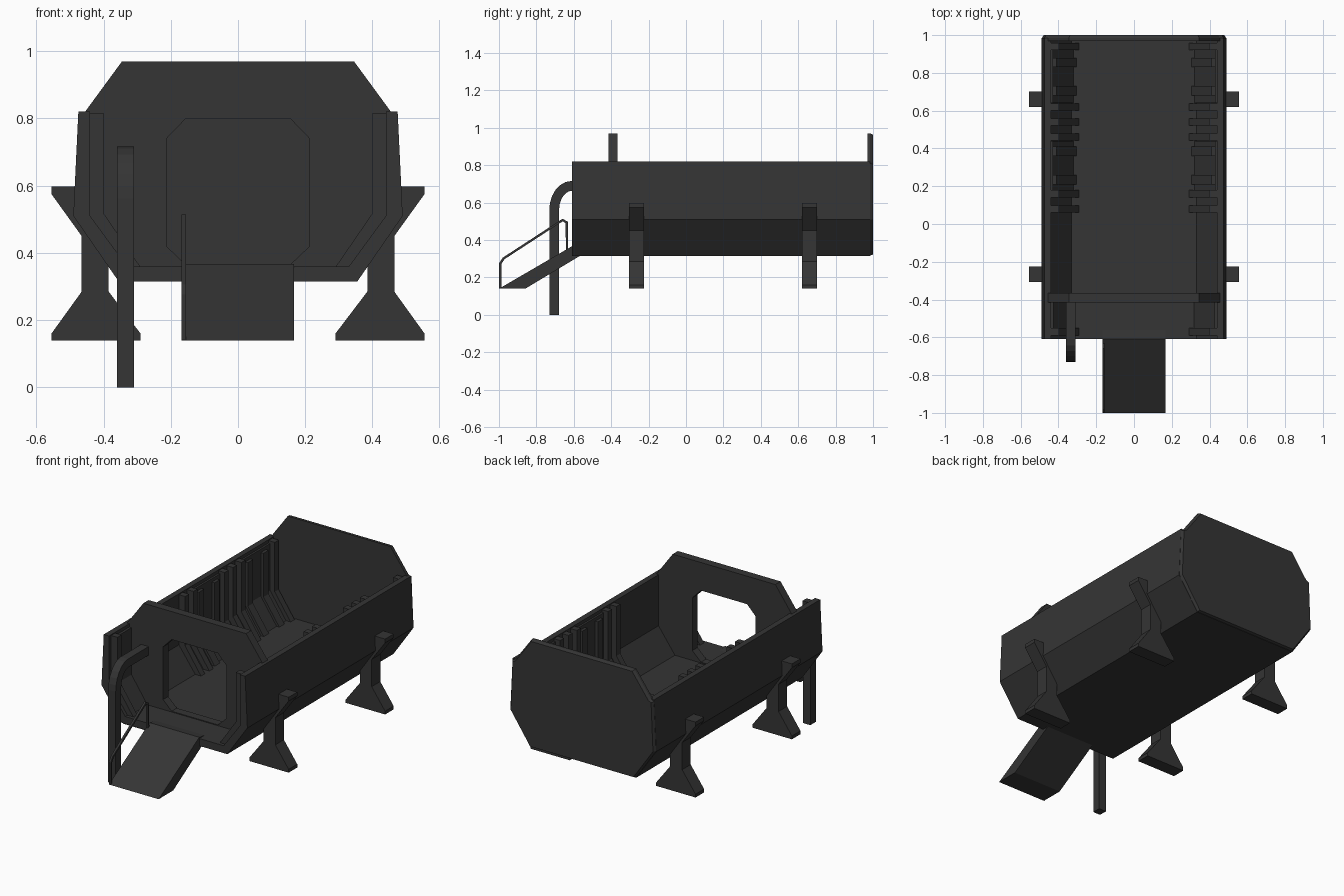
import bpy, bmesh, math
from mathutils import Vector

if "Cube" in bpy.data.objects:
    bpy.data.objects.remove(bpy.data.objects["Cube"])

mat = bpy.data.materials.new("charcoal")
mat.diffuse_color = (0.035, 0.035, 0.035, 1)
mat.use_nodes = True
mat.node_tree.nodes["Principled BSDF"].inputs["Base Color"].default_value = mat.diffuse_color


def finish(name, bm):
    bmesh.ops.recalc_face_normals(bm, faces=bm.faces)
    me = bpy.data.meshes.new(name)
    bm.to_mesh(me)
    bm.free()
    me.materials.append(mat)
    ob = bpy.data.objects.new(name, me)
    bpy.context.collection.objects.link(ob)
    return ob


def prism(name, pts, a, b, axis="y", end_scale=1.0):
    """Extrude a 2D profile (x,z along y, or y,z along x) from a to b."""
    bm = bmesh.new()
    def ring(d, s=1.0):
        if axis == "y":
            return [bm.verts.new((p * s, d, 0.6 + (q - 0.6) * s)) for p, q in pts]
        return [bm.verts.new((d, p, q)) for p, q in pts]
    r0, r1 = ring(a), ring(b, end_scale)
    bm.faces.new(r0)
    bm.faces.new(r1)
    n = len(pts)
    for i in range(n):
        j = (i + 1) % n
        bm.faces.new((r0[i], r0[j], r1[j], r1[i]))
    return finish(name, bm)


def ribbon(path, w):
    """Closed outline of constant width around a 2D path."""
    P = [Vector(p) for p in path]
    left, right = [], []
    for i, p in enumerate(P):
        d0 = (p - P[max(i - 1, 0)]).normalized() if i else (P[1] - p).normalized()
        d1 = (P[i + 1] - p).normalized() if i < len(P) - 1 else d0
        t = (d0 + d1).normalized()
        off = Vector((-t.y, t.x)) * (w / 2 / max(t.dot(d1), 0.4))
        left.append(p + off)
        right.append(p - off)
    return [tuple(v) for v in left + right[::-1]]


def mirrored(half):
    return half + [(-x, z) for x, z in reversed(half)]


# hull: open trough with thick walls
outer = [(0.475, 0.82), (0.49, 0.51), (0.355, 0.315)]
inner = [(-0.44, 0.82), (-0.44, 0.51), (-0.33, 0.36)]
prism("hull", mirrored(outer) + inner + [(-x, z) for x, z in reversed(inner)], -0.61, 0.985)

# rear wall, with a slightly bevelled outer face
octagon = [(0.345, 0.97), (0.455, 0.82), (0.475, 0.81), (0.488, 0.51), (0.354, 0.317)]
prism("rear_wall", mirrored(octagon), 0.97, 0.985)
prism("rear_wall_bevel", mirrored(octagon), 0.985, 1.0, end_scale=0.98)

# front bulkhead with an eight-sided doorway
bm = bmesh.new()
edge = mirrored([(0.345, 0.97), (0.455, 0.82), (0.455, 0.51), (0.33, 0.345)])
door = mirrored([(0.155, 0.80), (0.213, 0.74), (0.213, 0.42), (0.155, 0.365)])
rings = [[bm.verts.new((x, y, z)) for x, z in pts]
         for pts, y in ((edge, -0.415), (edge, -0.365), (door, -0.365), (door, -0.415))]
for k in range(4):
    A, B = rings[k], rings[(k + 1) % 4]
    for i in range(8):
        j = (i + 1) % 8
        bm.faces.new((A[i], A[j], B[j], B[i]))
finish("front_bulkhead", bm)


# bands that follow the inside of the wall: ribs and panels
def band(name, s, depth, y0, y1, top=0.815):
    pts = [(0.45, top), (0.44 - depth, top), (0.44 - depth, 0.515),
           (0.33 - depth, 0.355), (0.34, 0.355), (0.45, 0.505)]
    prism(name, [(s * x, z) for x, z in pts], y0, y1)


leg = [(0.29, 0.14), (0.555, 0.14), (0.555, 0.16), (0.465, 0.285), (0.465, 0.45),
       (0.555, 0.575), (0.555, 0.598), (0.485, 0.598), (0.485, 0.51), (0.385, 0.365),
       (0.385, 0.285), (0.29, 0.16)]
for s, side in ((-1, "left"), (1, "right")):
    for y in (0.94, 0.62, 0.54, 0.46, 0.16, 0.08, -0.57):
        band(f"{side}_rib", s, 0.042, y - 0.019, y + 0.019)
    for y0, y1 in ((0.64, 0.92), (0.18, 0.44)):
        m = (y0 + y1) / 2
        band(f"{side}_wall_panel", s, 0.012, y0, y1, 0.80)
        for d in (-0.075, 0.075):
            band(f"{side}_panel_post", s, 0.03, m + d - 0.025, m + d + 0.025, 0.78)
    band(f"{side}_front_panel", s, 0.015, -0.55, -0.415, 0.80)
    # legs
    for y in (0.66, -0.265):
        prism(f"{side}_leg", [(s * x, z) for x, z in leg], y - 0.041, y + 0.041)

# entry ramp and its handrail
prism("ramp", [(-1.0, 0.14), (-0.86, 0.14), (-0.56, 0.32), (-0.56, 0.36), (-0.61, 0.367)],
      -0.167, 0.167, "x")
rail = [(-0.993, 0.14), (-0.993, 0.275), (-0.975, 0.302), (-0.66, 0.507),
        (-0.638, 0.495), (-0.636, 0.345)]
prism("handrail", ribbon(rail, 0.012), -0.168, -0.155, "x")

# square bent pipe from the ground to the bulkhead
bend = [(-0.61 - 0.095 * math.cos(t), 0.56 + 0.13 * math.sin(t))
        for t in [math.pi / 2 * i / 6 for i in range(7)]]
prism("bent_pipe", ribbon([(-0.705, 0.0)] + bend + [(-0.40, 0.69)], 0.052), -0.36, -0.31, "x")
